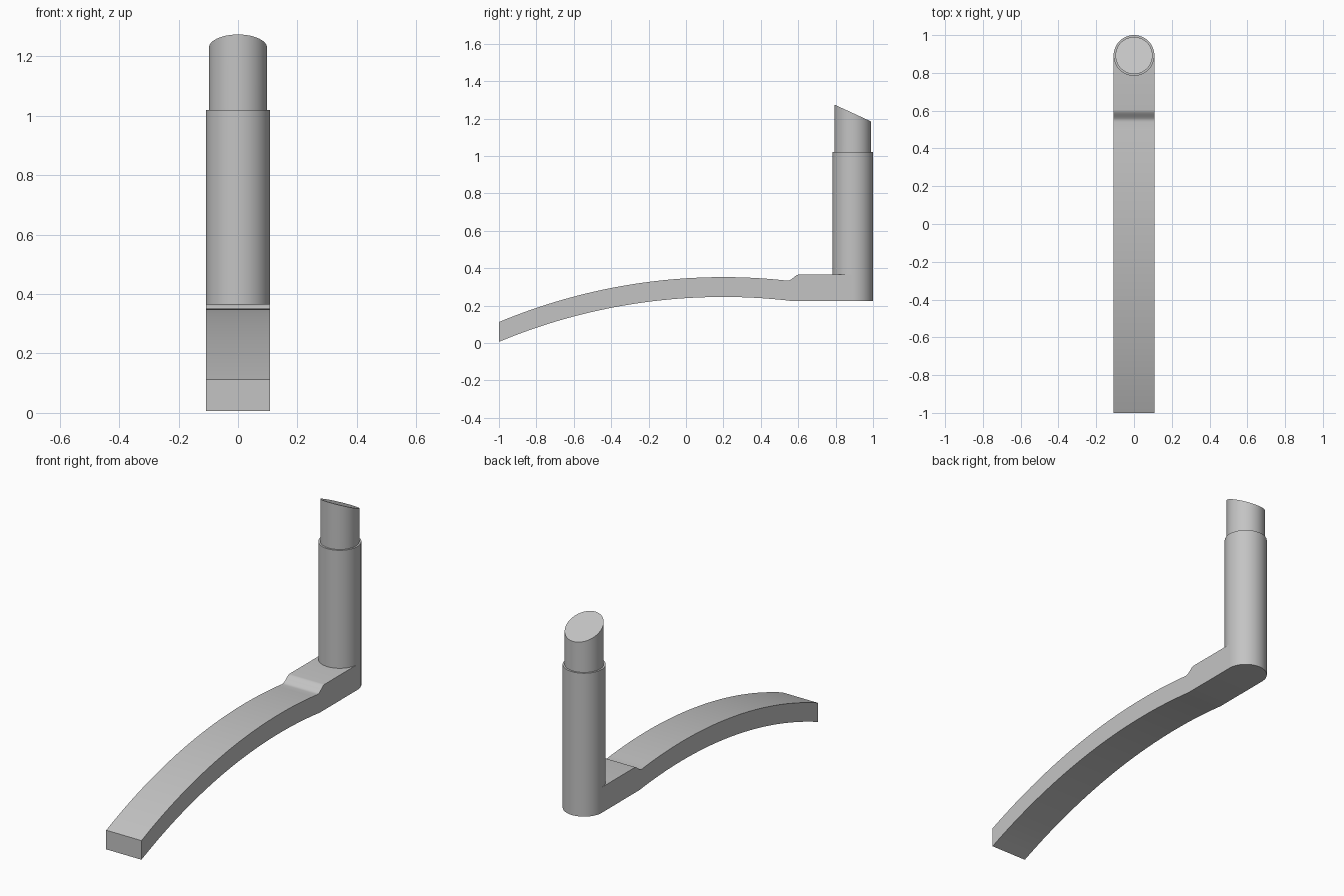
import bpy, bmesh, math

cube = bpy.data.objects.get("Cube")
if cube:
    bpy.data.objects.remove(cube, do_unlink=True)

HALF_WIDTH = 0.108
POST_Y = 1 - HALF_WIDTH
BASE_Z = 0.225
PAD_Z = 0.366

grey = bpy.data.materials.new("plain grey")
grey.use_nodes = True
colour = (0.55, 0.55, 0.55, 1)
grey.diffuse_color = colour
grey.node_tree.nodes["Principled BSDF"].inputs["Base Color"].default_value = colour


def finish(name, bm):
    """Turn a bmesh into a smooth-shaded object with sharp corners."""
    bmesh.ops.recalc_face_normals(bm, faces=bm.faces)
    mesh = bpy.data.meshes.new(name)
    bm.to_mesh(mesh)
    bm.free()
    mesh.materials.append(grey)
    obj = bpy.data.objects.new(name, mesh)
    bpy.context.collection.objects.link(obj)
    bpy.ops.object.select_all(action='DESELECT')
    obj.select_set(True)
    bpy.context.view_layer.objects.active = obj
    bpy.ops.object.shade_smooth_by_angle(angle=math.radians(30))
    return obj


def post(name, radius, bottom, top, slope=0.0):
    """Upright cylinder whose top plane may slant downwards to the back."""
    bm = bmesh.new()
    bmesh.ops.create_cone(bm, cap_ends=True, segments=96,
                          radius1=radius, radius2=radius, depth=2)
    for v in bm.verts:
        v.co.z = top - slope * v.co.y if v.co.z > 0 else bottom
        v.co.y += POST_Y
    return finish(name, bm)


def arc_z(y, peak):
    """Height of the shallow circular arch of the arm."""
    radius = 3.12
    return peak - radius + math.sqrt(radius ** 2 - (y - 0.2) ** 2)


# Arched arm running into the flat pad: upper and lower profile, back to front
steps = 40
arch = [-1 + 1.54 * i / steps for i in range(steps + 1)]
lower = [(y, arc_z(y, 0.246)) for y in arch] + [(0.56, BASE_Z), (POST_Y, BASE_Z)]
upper = [(y, arc_z(y, 0.352)) for y in arch]
# Soft step up to the pad
for i in range(1, 11):
    t = i / 10
    upper.append((0.545 + 0.06 * t, 0.333 + (PAD_Z - 0.333) * t * t * (3 - 2 * t)))
upper.append((POST_Y, PAD_Z))

bm = bmesh.new()
outline = [bm.verts.new((-HALF_WIDTH, y, z)) for y, z in lower + upper[::-1]]
side = bm.faces.new(outline)
extruded = bmesh.ops.extrude_face_region(bm, geom=[side], use_keep_orig=True)
moved = [g for g in extruded["geom"] if isinstance(g, bmesh.types.BMVert)]
bmesh.ops.translate(bm, verts=moved, vec=(2 * HALF_WIDTH, 0, 0))
finish("arched_arm", bm)

# Upright sleeve and the slant-cut inner post
post("upright_sleeve", HALF_WIDTH, BASE_Z, 1.02)
post("slanted_post_tip", 0.098, 0.95, 1.229, slope=0.46)
